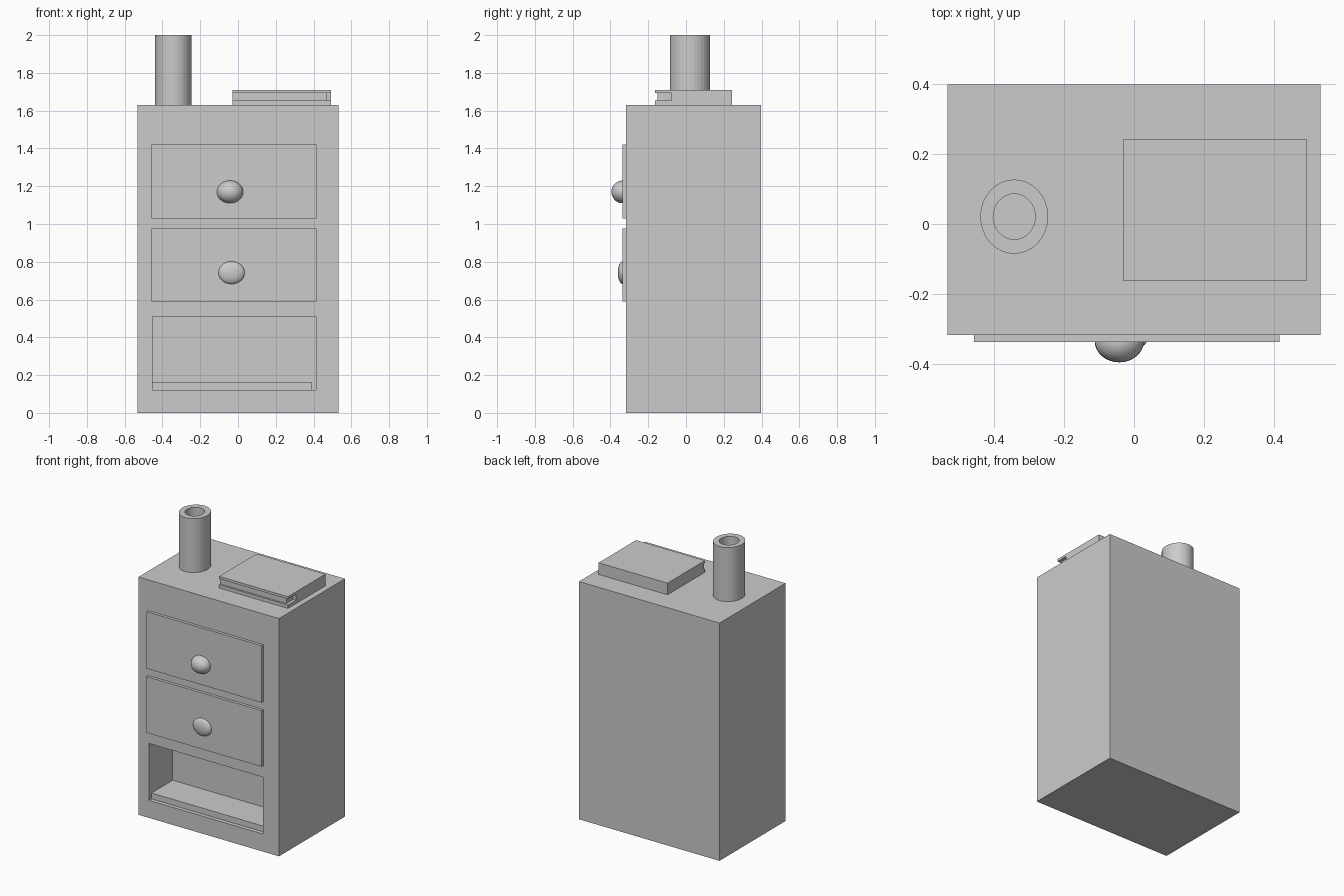
import bpy
import bmesh
import math

if "Cube" in bpy.data.objects:
    bpy.data.objects.remove(bpy.data.objects["Cube"])


def box(name, x, y, z):
    """Box from (min, max) ranges on each axis."""
    bpy.ops.mesh.primitive_cube_add(size=1, location=[sum(r) / 2 for r in (x, y, z)])
    ob = bpy.context.object
    ob.name = name
    ob.scale = [r[1] - r[0] for r in (x, y, z)]
    bpy.ops.object.transform_apply(location=False, rotation=False, scale=True)
    return ob


def carve(target, cutter):
    """Subtract cutter from target, then remove the cutter."""
    mod = target.modifiers.new("carve", 'BOOLEAN')
    mod.operation = 'DIFFERENCE'
    mod.solver = 'EXACT'
    mod.object = cutter
    bpy.context.view_layer.objects.active = target
    bpy.ops.object.modifier_apply(modifier=mod.name)
    bpy.data.objects.remove(cutter)


def knob(name, x, z, depth):
    """Flattened ellipsoid knob seated on a drawer front."""
    bpy.ops.mesh.primitive_uv_sphere_add(segments=32, ring_count=16, location=(x, -0.335, z))
    ob = bpy.context.object
    ob.name = name
    ob.scale = (0.07, depth, 0.06)
    bpy.ops.object.transform_apply(location=False, rotation=False, scale=True)
    bpy.ops.object.shade_smooth()


# Cabinet body with the open bottom compartment
cabinet = box("cabinet", (-0.533, 0.533), (-0.317, 0.398), (0, 1.63))
carve(cabinet, box("niche_cutter", (-0.453, 0.413), (-0.5, -0.06), (0.12, 0.51)))

# Low floor board inside the compartment
box("niche_floor", (-0.453, 0.393), (-0.29, -0.06), (0.12, 0.16))

# Two drawer fronts with knobs
box("upper_drawer", (-0.457, 0.415), (-0.337, -0.317), (1.03, 1.42))
box("middle_drawer", (-0.457, 0.415), (-0.337, -0.317), (0.59, 0.975))
knob("upper_knob", -0.042, 1.17, 0.06)
knob("middle_knob", -0.034, 0.742, 0.026)

# Book: cover with a front slot holding the page block
cover = box("book_cover", (-0.03, 0.493), (-0.163, 0.243), (1.63, 1.71))
carve(cover, box("slot_cutter", (-0.2, 0.7), (-0.4, -0.078), (1.653, 1.693)))
box("book_pages", (-0.03, 0.472), (-0.15, -0.078), (1.653, 1.693))

# Hollow pot: wall profile spun around its axis
sides = 32
bm = bmesh.new()
rings = []
for rx, ry, z in ((0.06, 0.065, 1.63), (0.097, 0.106, 1.63),
                  (0.097, 0.106, 2.0), (0.06, 0.065, 2.0)):
    rings.append([bm.verts.new((rx * math.cos(2 * math.pi * i / sides),
                                ry * math.sin(2 * math.pi * i / sides), z))
                  for i in range(sides)])
for k in range(4):
    a, b = rings[k], rings[(k + 1) % 4]
    for i in range(sides):
        j = (i + 1) % sides
        bm.faces.new((a[i], a[j], b[j], b[i]))
bmesh.ops.recalc_face_normals(bm, faces=bm.faces)
mesh = bpy.data.meshes.new("pot")
bm.to_mesh(mesh)
bm.free()
pot = bpy.data.objects.new("pot", mesh)
pot.location = (-0.342, 0.021, 0)
bpy.context.collection.objects.link(pot)
